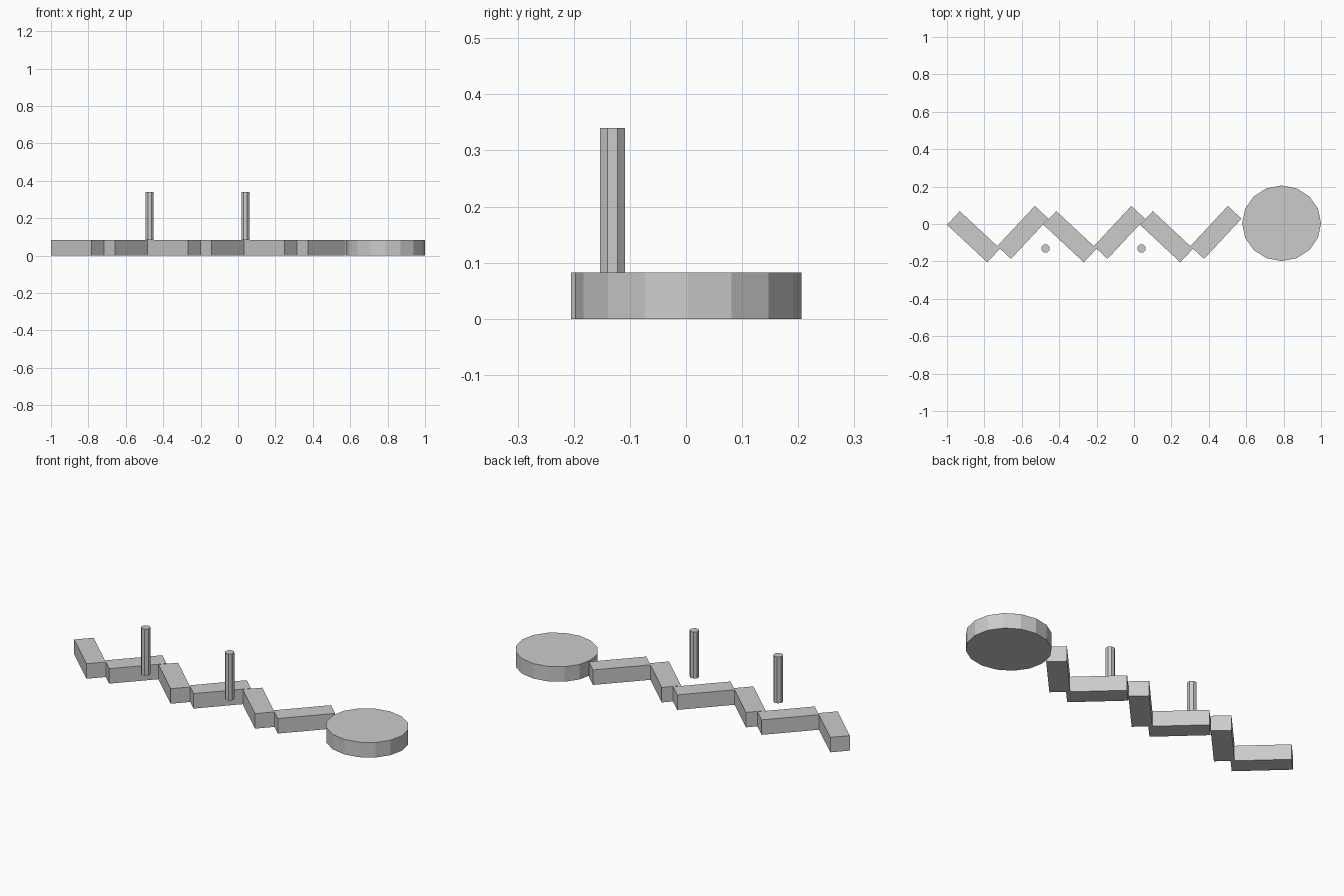
import bpy
from math import radians

if "Cube" in bpy.data.objects:
    bpy.data.objects.remove(bpy.data.objects["Cube"])

HEIGHT = 0.083   # thickness of the flat body
STEP = 0.516     # spacing of the zigzag repeat


def block(name, x, y, angle):
    bpy.ops.mesh.primitive_cube_add(size=1, location=(x, y, HEIGHT / 2),
                                    rotation=(0, 0, radians(angle)))
    ob = bpy.context.object
    ob.name = name
    ob.scale = (0.294, 0.1, HEIGHT)


def cylinder(name, x, y, z0, z1, radius, sides, turn=0):
    bpy.ops.mesh.primitive_cylinder_add(vertices=sides, radius=radius, depth=z1 - z0,
                                        location=(x, y, (z0 + z1) / 2),
                                        rotation=(0, 0, radians(turn)))
    ob = bpy.context.object
    ob.name = name
    return ob


# zigzag arm: three pairs of perpendicular blocks
for i in range(3):
    block(f"zigzag_down_{i + 1}", -0.858 + i * STEP, -0.068, -43)
    block(f"zigzag_up_{i + 1}", -0.594 + i * STEP, -0.045, 47)

# round end disc
disc = cylinder("end_disc", 0.789, 0.004, 0, HEIGHT, 1, 16)
disc.scale = (0.211, 0.202, 1)

# upright pegs in the first two gaps
for i in range(2):
    cylinder(f"peg_{i + 1}", -0.473 + i * 0.513, -0.131, HEIGHT, 0.34, 0.0243, 8, 22.5)
